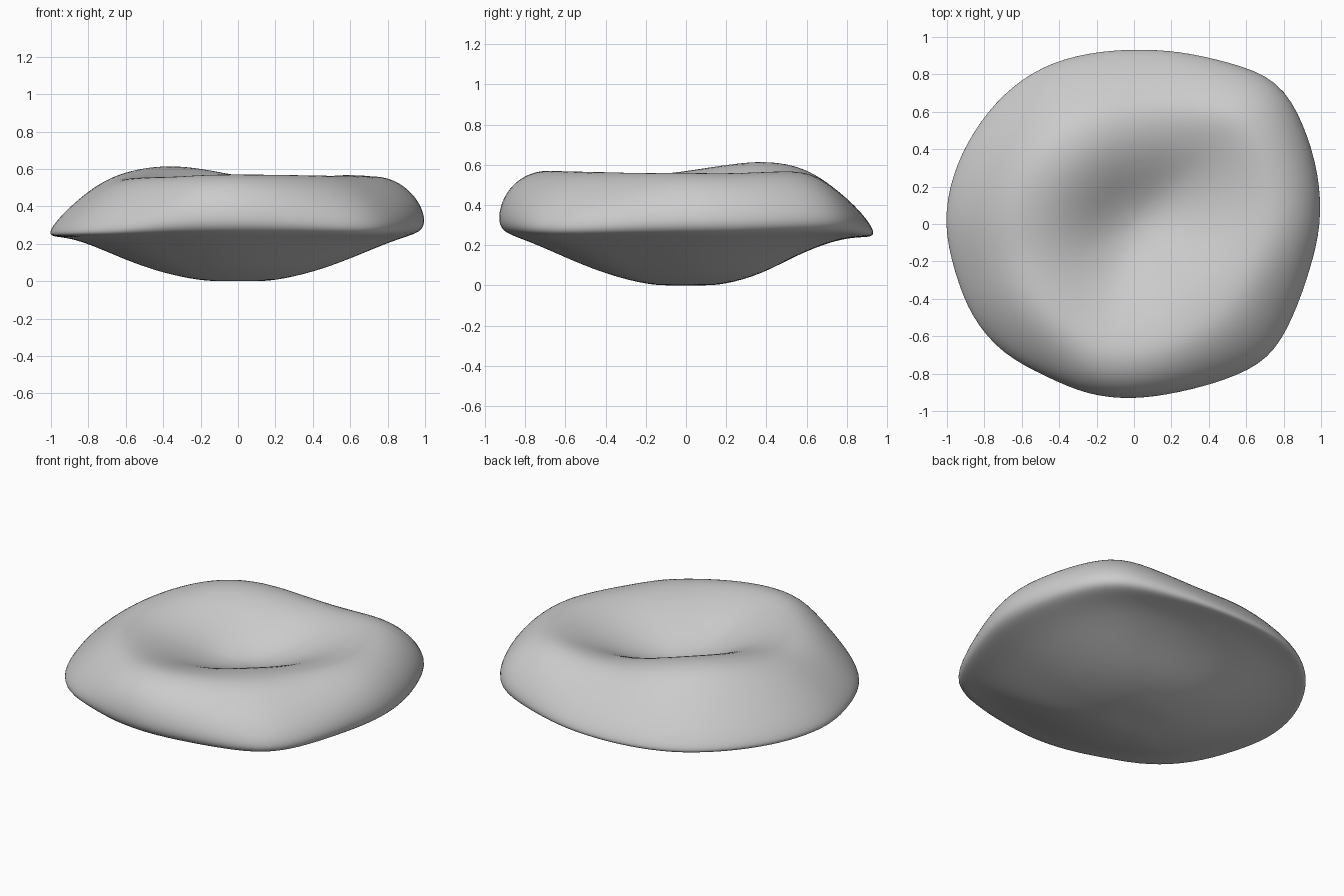
import bpy, bmesh, math

if "Cube" in bpy.data.objects:
    bpy.data.objects.remove(bpy.data.objects["Cube"])

# Plan outline: radius every 15 degrees, counter-clockwise from +x
OUTLINE = [.995, 1.015, 1.045, 1.09, .995, .952, .932, .945, .975, .985, .99, 1.005,
           1.015, .99, 1.0, .985, .935, .94, .93, .925, .96, 1.025, .98, .965]
# How bulging (1) or slanted (0) the side wall is at each of these angles
BULGE = [.85, .8, .8, .75, .4, .1, 0, 0, 0, 0, 0, 0,
         0, 0, .05, .15, .55, 1, 1, .85, .6, .35, .45, .7]

# Edge profiles from bottom to top as (fraction of radius, height)
SLANTED = [(.1, 0), (.2, .003), (.4, .043), (.6, .115), (.8, .205), (.92, .235), (.985, .238),
           (1.0, .26), (.97, .31), (.9, .385), (.8, .47), (.7, .535), (.6, .575),
           (.45, .60), (.3, .60), (.2, .59), (.1, .585)]
BULGING = [(.1, 0), (.2, .003), (.4, .048), (.6, .12), (.8, .205), (.92, .245), (.985, .275),
           (1.005, .335), (.985, .42), (.94, .49), (.88, .54), (.8, .575), (.7, .59),
           (.5, .58), (.35, .575), (.2, .58), (.1, .585)]


def bump(x, y, cx, cy, su, sv, turn=0):
    """Smooth elliptical bump of height 1."""
    c, s = math.cos(math.radians(turn)), math.sin(math.radians(turn))
    u, v = (x - cx) * c + (y - cy) * s, -(x - cx) * s + (y - cy) * c
    return math.exp(-(u / su) ** 2 / 2 - (v / sv) ** 2 / 2)


def shape(x, y, z, top):
    """Press the oblique hollow into the top, raise its rim, hollow the back underside."""
    if top:
        z -= .21 * bump(x, y, .07, 0, .38, .24, 40)
        z += .05 * bump(x, y, -.38, .4, .28, .2, 40)
        z += .04 * bump(x, y, -.52, -.5, .15, .2, 40)
        z += .03 * bump(x, y, .62, .5, .15, .25, 40)
    else:
        z += .05 * bump(x, y, .15, .6, .42, .13)
    return x, y, z


bm = bmesh.new()
n = len(OUTLINE)
rings = []
for k, (a, b) in enumerate(zip(SLANTED, BULGING)):
    ring = []
    for i, (radius, w) in enumerate(zip(OUTLINE, BULGE)):
        t = 2 * math.pi * i / n
        r = radius * 1.012 * (a[0] + (b[0] - a[0]) * w)
        z = a[1] + (b[1] - a[1]) * w
        ring.append(bm.verts.new(shape(r * math.cos(t), r * math.sin(t), z, k > 7)))
    rings.append(ring)

# Skin between the rings and close both poles
for lo, hi in zip(rings, rings[1:]):
    for i in range(n):
        j = (i + 1) % n
        bm.faces.new((lo[i], lo[j], hi[j], hi[i]))
bottom = bm.verts.new((0, 0, 0))
crown = bm.verts.new(shape(0, 0, .585, True))
for i in range(n):
    j = (i + 1) % n
    bm.faces.new((rings[0][j], rings[0][i], bottom))
    bm.faces.new((rings[-1][i], rings[-1][j], crown))
bmesh.ops.recalc_face_normals(bm, faces=bm.faces)

mesh = bpy.data.meshes.new("dimpled_stone")
bm.to_mesh(mesh)
bm.free()
stone = bpy.data.objects.new("dimpled_stone", mesh)
bpy.context.collection.objects.link(stone)
for p in mesh.polygons:
    p.use_smooth = True
sub = stone.modifiers.new("smooth_surface", 'SUBSURF')
sub.levels = sub.render_levels = 2
